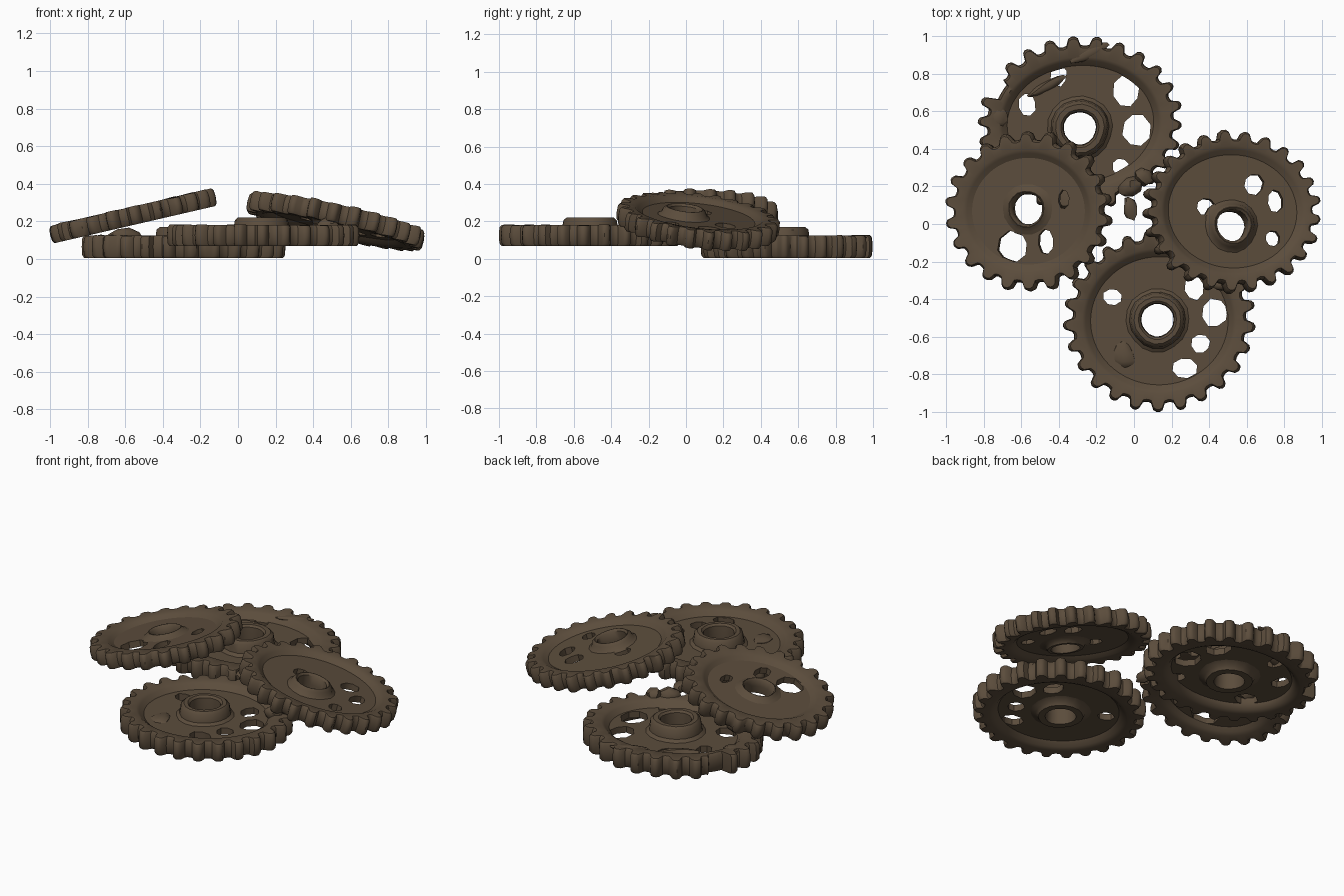
import bpy, bmesh, math, random
from mathutils import Matrix, Euler, Vector

if "Cube" in bpy.data.objects:
    bpy.data.objects.remove(bpy.data.objects["Cube"])

random.seed(4)
TAU = math.tau
iron = bpy.data.materials.new("rusty_brown_iron")
iron.diffuse_color = (0.105, 0.073, 0.045, 1)
iron.use_nodes = True
iron.node_tree.nodes["Principled BSDF"].inputs["Base Color"].default_value = iron.diffuse_color


def add_object(name, mesh, matrix):
    mesh.materials.clear()
    mesh.materials.append(iron)
    ob = bpy.data.objects.new(name, mesh)
    bpy.context.collection.objects.link(ob)
    ob.matrix_world = matrix
    return ob


def ring_mesh(name, columns):
    """Closed ring from a list of cross-section loops."""
    bm = bmesh.new()
    cols = [[bm.verts.new(p) for p in c] for c in columns]
    n, k = len(cols), len(cols[0])
    for i in range(n):
        a, b = cols[i], cols[(i + 1) % n]
        for j in range(k):
            bm.faces.new((a[j], b[j], b[(j + 1) % k], a[(j + 1) % k]))
    bmesh.ops.recalc_face_normals(bm, faces=bm.faces)
    me = bpy.data.meshes.new(name)
    bm.to_mesh(me)
    bm.free()
    return me


def toothed_rim(name, rx, ry, teeth, depth, t, matrix, notch):
    """Worn toothed rim; depth is its inward reach, notch a broken arc in degrees."""
    pattern = (1, 1, 0.9, 0.2, 0, 0, 0.2, 0.9)
    cols = []
    for k in range(teeth):
        wear, lift = random.uniform(0, 0.012), random.uniform(-0.004, 0.004)
        for j, f in enumerate(pattern):
            a = TAU * (k + (j + random.uniform(-0.12, 0.12)) / 8) / teeth
            o = 0.054 * f + wear * (1 - f)
            if notch[0] < math.degrees(a) < notch[1]:
                o = 0.08
            z1 = t + lift * (1 - f)
            sec = [(depth + 0.005, -t + 0.01), (depth - 0.02, -t), (o + 0.014, -t),
                   (o + 0.003, -t + 0.014), (o, 0), (o + 0.003, z1 - 0.014),
                   (o + 0.014, z1), (depth - 0.02, t), (depth - 0.002, t - 0.012),
                   (depth + 0.03, 0.015), (depth + 0.03, -0.02)]
            cols.append([((rx - d) * math.cos(a), (ry - d) * math.sin(a), z) for d, z in sec])
    return add_object(name, ring_mesh(name, cols), matrix)


def hub(name, cx, cy, hole, r, t, rise, matrix):
    """Raised collar with a faceted through hole."""
    sec = [(hole, -t), (hole - 0.004, 0), (hole, t + rise - 0.012), (hole + 0.012, t + rise),
           (r - 0.02, t + rise), (r - 0.003, t + rise - 0.015), (r + 0.005, t * 0.6),
           (r + 0.03, 0.015), (r + 0.03, -0.02), (r - 0.002, -t * 0.6), (r - 0.015, -t)]
    cols = []
    for i in range(18):
        a = TAU * i / 18
        w = 1 + 0.02 * math.sin(3 * a + cx) + random.uniform(-0.015, 0.015)
        cols.append([(cx + q * w * math.cos(a), cy + q * w * math.sin(a), z) for q, z in sec])
    return add_object(name, ring_mesh(name, cols), matrix)


def web(name, rx, ry, holes, matrix):
    """Thin disc pierced by irregular holes."""
    cu = bpy.data.curves.new(name, 'CURVE')
    cu.dimensions, cu.fill_mode, cu.extrude = '2D', 'BOTH', 0.02

    def loop(cx, cy, a, b, n, jit):
        sp = cu.splines.new('POLY')
        sp.points.add(n - 1)
        for i, p in enumerate(sp.points):
            ang, s = TAU * (i + 0.3) / n, 1 + random.uniform(-jit, jit)
            p.co = (cx + a * s * math.cos(ang), cy + b * s * math.sin(ang), 0, 1)
        sp.use_cyclic_u = True

    loop(0, 0, rx, ry, 56, 0)
    for i, (x, y, a, b) in enumerate(holes):
        loop(x, y, a, b, 16 if i == 0 else 8, 0 if i == 0 else 0.08)
    tmp = bpy.data.objects.new("web_outline", cu)
    bpy.context.collection.objects.link(tmp)
    dg = bpy.context.evaluated_depsgraph_get()
    me = bpy.data.meshes.new_from_object(tmp.evaluated_get(dg))
    bpy.data.objects.remove(tmp)
    me.name = name
    return add_object(name, me, matrix)


def gear(name, loc, tilt, rx, ry, teeth, depth, t, hub_at, hole, hub_r, rise, holes,
         notch=(0, 0)):
    m = Matrix.Translation(loc) @ Euler([math.radians(v) for v in tilt]).to_matrix().to_4x4()
    hx, hy = hub_at[0] - loc[0], hub_at[1] - loc[1]
    toothed_rim(name + "_toothed_rim", rx, ry, teeth, depth, t, m, notch)
    hub(name + "_hub", hx, hy, hole, hub_r, t, rise, m)
    cuts = [(hx, hy, hole + 0.01, hole + 0.01)]
    cuts += [(x - loc[0], y - loc[1], a, b) for x, y, a, b in holes]
    web(name + "_web", rx - depth + 0.012, ry - depth + 0.012, cuts, m)


# Two flat gears at the back and front, two leaning gears left and right
gear("back_gear", (-0.285, 0.535, 0.065), (0, 0, 4), 0.55, 0.468, 26, 0.135, 0.06,
     (-0.29, 0.51), 0.09, 0.15, 0.045,
     [(-0.385, 0.80, 0.045, 0.065), (-0.56, 0.655, 0.045, 0.06), (-0.03, 0.69, 0.07, 0.085),
      (0.01, 0.48, 0.075, 0.09), (-0.09, 0.29, 0.045, 0.045), (-0.55, 0.38, 0.07, 0.06)],
     (143, 157))
gear("front_gear", (0.135, -0.515, 0.125), (0, 0, 2), 0.515, 0.49, 25, 0.125, 0.056,
     (0.125, -0.51), 0.09, 0.145, 0.04,
     [(-0.11, -0.38, 0.05, 0.045), (0.325, -0.345, 0.055, 0.065), (0.43, -0.485, 0.07, 0.075),
      (0.35, -0.645, 0.05, 0.05), (0.26, -0.77, 0.07, 0.055)])
gear("left_gear", (-0.557, 0.068, 0.23), (0, -13, 0), 0.46, 0.436, 22, 0.13, 0.048,
     (-0.562, 0.08), 0.085, 0.115, 0.0,
     [(-0.645, -0.12, 0.085, 0.085), (-0.463, -0.095, 0.042, 0.065), (-0.365, 0.13, 0.03, 0.05)])
gear("right_gear", (0.52, 0.065, 0.2), (-6.3, 12.5, 0), 0.488, 0.441, 25, 0.115, 0.05,
     (0.512, -0.012), 0.085, 0.12, 0.015,
     [(0.64, 0.21, 0.055, 0.055), (0.755, 0.12, 0.042, 0.058), (0.735, -0.08, 0.038, 0.04),
      (0.375, 0.09, 0.05, 0.045)])


def chunk(name, loc, size, turn):
    """Jagged lump of broken iron."""
    bm = bmesh.new()
    bmesh.ops.create_icosphere(bm, subdivisions=2, radius=1)
    for v in bm.verts:
        v.co = Vector([c * s * random.uniform(0.75, 1.15) for c, s in zip(v.co, size)])
    me = bpy.data.meshes.new(name)
    bm.to_mesh(me)
    bm.free()
    m = Matrix.Translation(loc) @ Matrix.Rotation(math.radians(turn), 4, 'Z')
    add_object(name, me, m)


# Broken lumps wedged between and beneath the gears
for i, (loc, size, turn) in enumerate([
        ((-0.02, 0.20, 0.12), (0.07, 0.05, 0.05), 20), ((-0.02, 0.08, 0.13), (0.04, 0.07, 0.035), 10),
        ((0.05, 0.25, 0.12), (0.06, 0.05, 0.05), -30), ((-0.60, 0.30, 0.12), (0.10, 0.05, 0.05), 15),
        ((-0.73, 0.57, 0.11), (0.06, 0.06, 0.02), 0), ((-0.47, 0.73, 0.08), (0.12, 0.03, 0.025), 30),
        ((-0.24, 0.91, 0.115), (0.12, 0.03, 0.015), 25), ((-0.05, -0.70, 0.14), (0.06, 0.08, 0.02), 20),
        ((0.48, -0.32, 0.17), (0.07, 0.04, 0.05), 0)]):
    chunk("broken_lump_%d" % (i + 1), loc, size, turn)

# Smooth worn surfaces, keep hard edges
for ob in bpy.context.collection.objects:
    ob.select_set(True)
    bpy.context.view_layer.objects.active = ob
bpy.ops.object.shade_smooth_by_angle(angle=math.radians(40))
